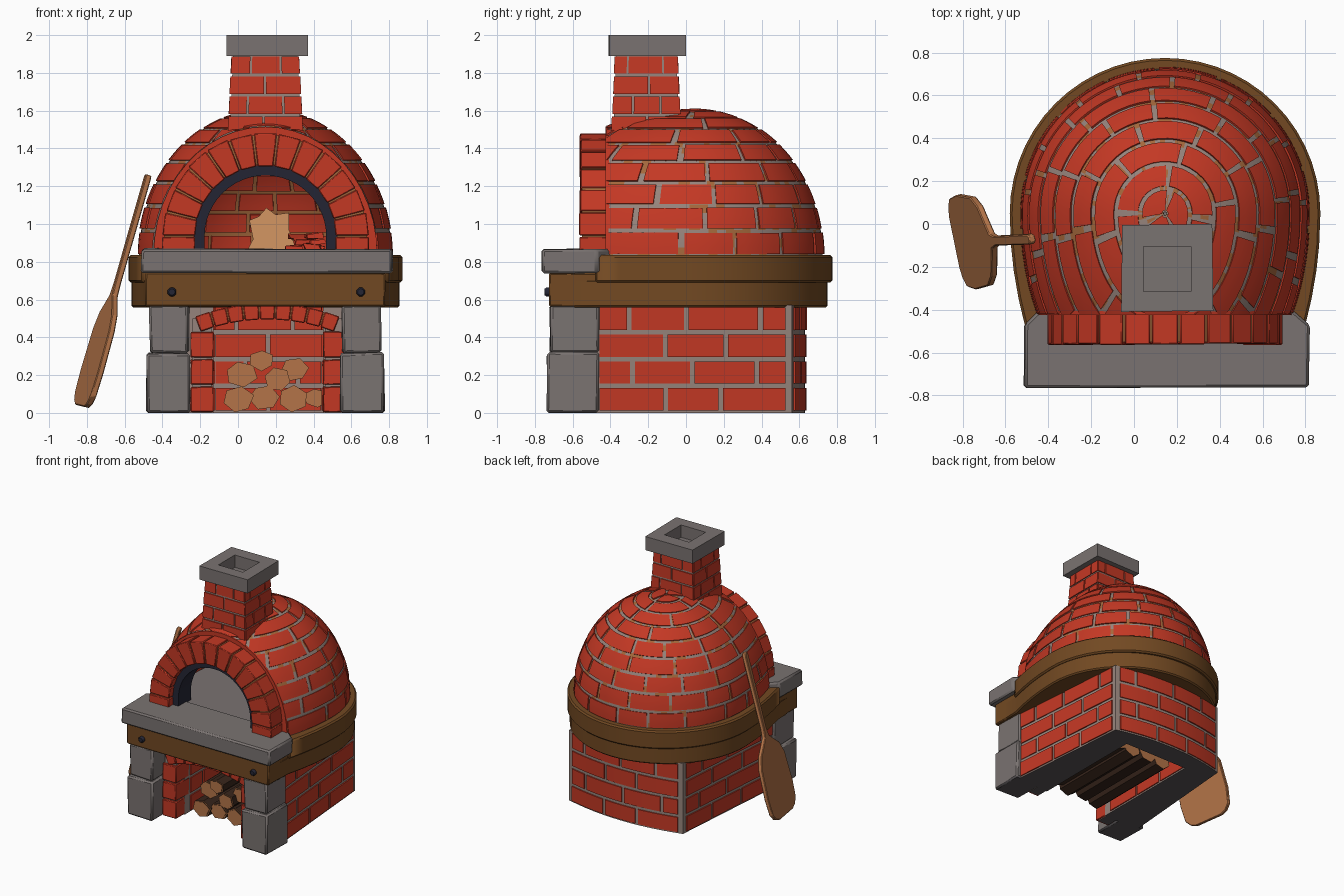
import bpy, bmesh, math, random
from math import sin, cos, pi, radians
from mathutils import Vector

if "Cube" in bpy.data.objects:
    bpy.data.objects.remove(bpy.data.objects["Cube"])

random.seed(4)
CX = 0.145                                   # oven centre line


def mat(name, r, g, b):
    m = bpy.data.materials.new(name)
    lin = lambda c: ((c / 255 + 0.055) / 1.055) ** 2.4 if c > 10 else c / 3294
    m.diffuse_color = (lin(r), lin(g), lin(b), 1)
    m.use_nodes = True
    m.node_tree.nodes["Principled BSDF"].inputs["Base Color"].default_value = m.diffuse_color
    return m


BRICK = mat("brick_red", 196, 56, 36)
MORTAR = mat("mortar_grey", 150, 132, 124)
TAN = mat("worn_mortar_tan", 164, 104, 60)
STONE = mat("stone_grey", 122, 115, 113)
WOOD = mat("dark_wood", 114, 73, 34)
IRON = mat("dark_iron", 36, 37, 52)
PALE = mat("pale_wood", 180, 116, 72)
BARK = mat("bark_brown", 56, 37, 27)
GLOW = mat("warm_glow", 212, 150, 98)
UNDER = mat("underside_grey", 88, 84, 86)


def make(name, bm, mats, bevel=0, rule=None):
    bmesh.ops.recalc_face_normals(bm, faces=bm.faces)
    if rule:
        for f in bm.faces:
            f.material_index = rule(f)
    me = bpy.data.meshes.new(name)
    bm.to_mesh(me)
    bm.free()
    for m in mats:
        me.materials.append(m)
    ob = bpy.data.objects.new(name, me)
    bpy.context.collection.objects.link(ob)
    if bevel:
        b = ob.modifiers.new("bevel", 'BEVEL')
        b.width, b.segments = bevel, 1
    return ob


def prism(bm, pts, a, b, axis='z', jitter=0):
    """Extrude a 2D outline from a to b along z or y."""
    put = (lambda p, h: (p[0], p[1], h)) if axis == 'z' else (lambda p, h: (p[0], h, p[1]))
    j = lambda: Vector([random.uniform(-jitter, jitter) for _ in range(3)])
    lo, hi = ([bm.verts.new(Vector(put(p, h)) + j()) for p in pts] for h in (a, b))
    bm.faces.new(lo)
    bm.faces.new(hi)
    for i in range(len(pts)):
        k = (i + 1) % len(pts)
        bm.faces.new((lo[i], lo[k], hi[k], hi[i]))


def box(bm, x0, x1, y0, y1, z0, z1, jitter=0):
    prism(bm, [(x0, y0), (x1, y0), (x1, y1), (x0, y1)], z0, z1, 'z', jitter)


def brick(bm, f, u0, u1, v0, v1, d0, d1, nu=1, nv=1):
    """Closed patch of the surface f(u, v, depth), between two depths."""
    g = [[[bm.verts.new(f(u0 + (u1 - u0) * i / nu, v0 + (v1 - v0) * j / nv, d))
           for j in range(nv + 1)] for i in range(nu + 1)] for d in (d0, d1)]
    for s in g:
        for i in range(nu):
            for j in range(nv):
                bm.faces.new((s[i][j], s[i + 1][j], s[i + 1][j + 1], s[i][j + 1]))
    edge = [(i, 0) for i in range(nu)] + [(nu, j) for j in range(nv)] + \
           [(i, nv) for i in range(nu, 0, -1)] + [(0, j) for j in range(nv, 0, -1)]
    for (a, b), (c, d) in zip(edge, edge[1:] + edge[:1]):
        bm.faces.new((g[0][a][b], g[0][c][d], g[1][c][d], g[1][a][b]))


def courses(bm, f, u0, u1, v0, v1, rows, n, gap_u, gap_v, depth=0.009, nu=1):
    """Running-bond rows of bricks on a wall."""
    h, w = (v1 - v0) / rows, (u1 - u0) / n
    for r in range(rows):
        cuts = [u0] + [u0 + w * (i + (0.5 if r % 2 else 1) + random.uniform(-.1, .1))
                       for i in range(n if r % 2 else n - 1)] + [u1]
        for a, b in zip(cuts, cuts[1:]):
            brick(bm, f, a + gap_u, b - gap_u, v0 + h * r + gap_v, v0 + h * (r + 1) - gap_v,
                  -0.01, depth * random.uniform(.8, 1.1), nu)


# --- base with wood store ---
def back_pt(x):
    return 0.56 + 0.07 * (1 - ((x - CX) / 0.51) ** 2)


bm = bmesh.new()
bow = [(CX + 0.51 * k / 6, back_pt(CX + 0.51 * k / 6)) for k in range(6, -7, -1)]
prism(bm, [(-0.13, -0.5), (-0.13, 0.45), (0.45, 0.45), (0.45, -0.5), (0.74, -0.5)] + bow + [(-0.45, -0.5)], 0, 0.57)
for x0, x1 in ((-0.24, -0.14), (0.46, 0.55)):
    box(bm, x0, x1, -0.59, -0.45, 0, 0.5)
make("base_core", bm, [MORTAR, UNDER], rule=lambda f: int(f.normal.z < -0.5 and f.calc_center_median().z < 0.1))

bm = bmesh.new()
for s in (-1, 1):
    side = lambda u, v, d: (CX + s * (0.595 - 0.085 * (u + 0.5) / 1.06 + d), u, v)
    courses(bm, side, -0.47, 0.54, 0, 0.57, 4, 3, 0.012, 0.012)
courses(bm, lambda u, v, d: (u, back_pt(u) + d, v), -0.34, 0.63, 0, 0.57, 4, 3, 0.012, 0.012, nu=4)
courses(bm, lambda u, v, d: (u, 0.45 - d, v), -0.13, 0.45, 0, 0.57, 4, 2, 0.01, 0.012)
for s in (-1, 1):
    courses(bm, lambda u, v, d: (0.16 + s * (0.29 - d), u, v), -0.44, 0.44, 0, 0.57, 4, 3, 0.01, 0.012)
make("base_bricks", bm, [BRICK])


# --- wood store surround ---
def wedge(bm, zc, r0, r1, a0, a1, y0, y1, xc=CX):
    prism(bm, [(xc + r * sin(a), zc + r * cos(a)) for r, a in ((r0, a0), (r1, a0), (r1, a1), (r0, a1))], y0, y1, 'y')


bm = bmesh.new()
for x0, x1 in ((-0.25, -0.13), (0.45, 0.56)):
    for k in range(3):
        box(bm, x0, x1, -0.61, -0.44, 0.145 * k + 0.004, 0.145 * k + 0.138, 0.003)
for k in range(9):
    a = radians(-21 + 42 * k / 9)
    wedge(bm, -0.495, 0.99, 1.075, a + .003, a + radians(42 / 9) - .003, -0.615, -0.44, 0.155)
make("wood_store_surround", bm, [BRICK], 0.005)
bm = bmesh.new()
for k in range(8):                           # worn mortar behind the arch joints
    a = radians(-21 + 42 * (k + 1) / 9)
    wedge(bm, -0.495, 1.0, 1.07, a - .01, a + .01, -0.605, -0.45, 0.155)
make("wood_store_mortar", bm, [TAN])

# --- stone pillars ---
bm = bmesh.new()
for s in (-1, 1):
    for z0, z1, xi, xo, yf in ((0, 0.318, 0.395, 0.63, -0.735), (0.318, 0.57, 0.405, 0.615, -0.72)):
        x0, x1 = sorted((CX + s * xi, CX + s * xo))
        box(bm, x0, x1, yf, -0.465, z0, z1, 0.006)
for v in bm.verts:
    v.co.z = 0 if v.co.z < 0.02 else v.co.z
make("stone_pillars", bm, [STONE, UNDER], 0.012, lambda f: int(f.normal.z < -0.5 and f.calc_center_median().z < 0.1))

# --- firewood ---
bm = bmesh.new()
for x, z, r in ((0.0, 0.075, .082), (0.14, 0.08, .08), (0.29, 0.075, .078), (0.41, 0.08, .062),
                (0.015, 0.205, .085), (0.21, 0.18, .078), (0.3, 0.23, .07), (0.125, 0.28, .066)):
    t = random.uniform(0, 6)
    pts = [(x + r * random.uniform(.85, 1.1) * cos(t + i * pi / 3), max(0.002, z + r * random.uniform(.75, .95) * sin(t + i * pi / 3)))
           for i in range(6)]
    yf = -0.42 + random.uniform(-.05, .03)
    prism(bm, pts, yf, 0.33, 'y')
    face = [(x + (px - x) * 0.88, z + (pz - z) * 0.88) for px, pz in pts]
    prism(bm, face, yf - 0.006, yf + 0.02, 'y')
make("firewood", bm, [BARK, PALE], rule=lambda f: int(f.normal.y < -0.9 or f.calc_center_median().y > 0.32))


# --- wooden rim ---
def rim(hw, ry, yf):
    arc = [(CX + hw * cos(pi * k / 28), 0.05 + ry * sin(pi * k / 28)) for k in range(29)]
    left = [(CX - hw + 0.07 * ((0.05 - y) / 0.52) ** 2, y) for y in (-0.1, -0.22, -0.35, -0.47)]
    left.append((CX - hw + 0.075, yf))
    return arc + left + [(2 * CX - x, y) for x, y in reversed(left)]


bm = bmesh.new()
prism(bm, rim(0.71, 0.70, -0.6), 0.558, 0.705)
make("lower_wood_rim", bm, [WOOD], 0.01)
bm = bmesh.new()
prism(bm, rim(0.725, 0.725, -0.48), 0.69, 0.835)
make("upper_wood_rim", bm, [WOOD], 0.012)
bm = bmesh.new()
box(bm, CX - 0.635, CX + 0.635, -0.725, -0.47, 0.565, 0.74, 0.003)
make("front_beam", bm, [WOOD], 0.008)
bm = bmesh.new()
for x in (-0.35, 0.65):
    prism(bm, [(x + 0.026 * cos(i * pi / 4), 0.64 + 0.026 * sin(i * pi / 4)) for i in range(8)], -0.748, -0.71, 'y')
make("beam_bolts", bm, [IRON], 0.008)

# --- stone hearth slab and oven floor ---
bm = bmesh.new()
prism(bm, [(-0.515, -0.765), (0.815, -0.765), (0.82, -0.47), (0.74, -0.40), (-0.44, -0.40), (-0.51, -0.47)], 0.738, 0.868, 'z', 0.005)
make("hearth_slab", bm, [STONE], 0.012)
bm = bmesh.new()
prism(bm, [(CX + 0.57 * cos(i * pi / 12), 0.05 + 0.57 * sin(i * pi / 12)) for i in range(13)] + [(CX - 0.5, -0.42), (CX + 0.5, -0.42)], 0.82, 0.862)
make("oven_floor", bm, [STONE])


# --- dome: mortar shell plus outer and inner bricks ---
def dome(t, p, d):
    ry = 0.68 if sin(t) > 0 else 1.0
    return (CX + (0.675 + d) * cos(p) * cos(t), 0.05 + (ry + d) * cos(p) * sin(t), 0.83 + (0.778 + d) * sin(p))


def cut_front(bm):
    bmesh.ops.bisect_plane(bm, geom=bm.verts[:] + bm.edges[:] + bm.faces[:],
                           plane_co=(0, -0.42, 0), plane_no=(0, -1, 0), clear_outer=True)


def shell_colour(f):
    x, y, z = f.calc_center_median()
    inside = ((x - CX) / 0.62) ** 2 + ((y - 0.05) / (0.625 if y > 0.05 else 0.945)) ** 2 + ((z - 0.83) / 0.723) ** 2 < 1
    return int(inside or random.random() < 0.28)


bm = bmesh.new()
brick(bm, dome, -pi / 2, 1.5 * pi, 0, pi / 2 - 0.01, -0.10, -0.006, 90, 26)
cut_front(bm)
make("dome_mortar", bm, [MORTAR, TAN], rule=shell_colour)

for name, d0, d1 in (("dome_bricks", -0.03, 0.002), ("inner_bricks", -0.09, -0.11)):
    bm = bmesh.new()
    rows = 9
    for r in range(rows):
        p0, p1 = pi / 2 * r / rows, pi / 2 * (r + 1) / rows
        c = max(cos((p0 + p1) / 2), 0.1)
        n = max(3, round(2 * pi * 0.75 * c / 0.31))
        start = random.uniform(0, 2 * pi / n)
        cuts = [start + 2 * pi * (k + random.uniform(-.12, .12)) / n for k in range(n)]
        cuts.append(cuts[0] + 2 * pi)
        g = 0.012 / (0.72 * c)
        for a, b in zip(cuts, cuts[1:]):
            brick(bm, dome, a + g, b - g, p0 + 0.015, min(p1 - 0.015, pi / 2 - 0.02), d0,
                  d1 + random.uniform(-.002, .002), 6, 3)
    cut_front(bm)
    make(name, bm, [BRICK])


# --- oven mouth: front wall, brick arch, iron lining ---
def arch(r, n=24, z=0.935, z0=0.85):
    return [(CX - r, z0)] + [(CX - r * cos(pi * k / n), z + r * sin(pi * k / n)) for k in range(n + 1)] + [(CX + r, z0)]


def arch_band(bm, r0, r1, y0, y1):
    prism(bm, arch(r1) + arch(r0)[::-1], y0, y1, 'y')


bm = bmesh.new()
outer = [(CX - 0.592 * cos(pi * k / 24), 0.84 + 0.675 * sin(pi * k / 24)) for k in range(25)]
prism(bm, outer + arch(0.36)[::-1], -0.425, -0.36, 'y')
make("front_wall", bm, [BRICK])
bm = bmesh.new()
arch_band(bm, 0.38, 0.538, -0.550, -0.40)
make("mouth_arch_mortar", bm, [TAN])
bm = bmesh.new()
N = 13
for k in range(N):
    a = -pi / 2 + pi * k / N
    wedge(bm, 0.935, 0.372, 0.545 + random.uniform(-.004, .006), a + .010, a + pi / N - .010,
          -0.56 + random.uniform(-.006, .003), -0.40)
for s in (-1, 1):
    x0, x1 = sorted((CX + s * 0.372, CX + s * 0.548))
    box(bm, x0, x1, -0.565, -0.40, 0.86, 0.932)
make("mouth_arch_bricks", bm, [BRICK], 0.005)
bm = bmesh.new()
arch_band(bm, 0.322, 0.378, -0.51, -0.35)
make("iron_mouth_lining", bm, [IRON])

# --- fire glow and embers ---
bm = bmesh.new()
prism(bm, [(0.05, 0.862), (0.08, 0.92), (0.06, 1.02), (0.11, 1.04), (0.15, 1.085), (0.2, 1.05),
           (0.27, 1.06), (0.27, 0.97), (0.31, 0.862)], 0.53, 0.538, 'y')
make("fire_glow", bm, [GLOW])
bm = bmesh.new()
for k in range(9):
    x, y, z = random.uniform(.27, .43), random.uniform(-.1, .08), 0.875 + 0.06 * (k % 3) / 2
    box(bm, x - .04, x + .04, y - .03, y + .03, z - .014, z + .014, 0.012)
make("embers", bm, [BRICK])

# --- chimney ---
def flue(k):
    def f(u, v, d):
        h = 0.19 - 0.05 * (v - 1.5)
        x, y = u * h, -(h + d)
        for _ in range(k):
            x, y = -y, x
        return (CX + x, -0.21 + 0.93 * y, v)
    return f


bm = bmesh.new()
prism(bm, [flue(k)(-1, 1.5, 0)[:2] for k in range(4)], 1.44, 1.895)
for v in bm.verts:
    if v.co.z > 1.8:
        v.co.x, v.co.y = CX + (v.co.x - CX) * 0.9, -0.21 + (v.co.y + 0.21) * 0.9
make("chimney_core", bm, [MORTAR])
bm = bmesh.new()
for k in range(4):
    courses(bm, flue(k), -1.04, 1.04, 1.47, 1.895, 4, 2, 0.03, 0.007, 0.009)
make("chimney_bricks", bm, [BRICK])
bm = bmesh.new()
O = [(-0.06, -0.41), (0.37, -0.405), (0.365, 0.0), (-0.055, -0.005)]
I = [(0.045, -0.315), (0.265, -0.315), (0.265, -0.105), (0.045, -0.105)]
for k in range(4):
    m = (k + 1) % 4
    prism(bm, [O[k], O[m], I[m], I[k]], 1.89, 2.0)
prism(bm, I, 1.885, 1.9)
make("chimney_cap", bm, [STONE])

# --- wooden peel leaning on the left side ---
bottom, top = Vector((-0.825, -0.085, 0.035)), Vector((-0.475, -0.07, 1.26))
along = top - bottom
across = Vector((0.10, -0.46, 0)).normalized()
across = (across - along * across.dot(along) / along.length_squared).normalized()
thick = along.cross(across).normalized() * 0.016
half = [(0, 0.12), (0.015, 0.17), (0.05, 0.21), (0.15, 0.225), (0.33, 0.21), (0.40, 0.165),
        (0.445, 0.09), (0.48, 0.035), (0.53, 0.022), (0.98, 0.024), (1.0, 0.015)]
outline = half + [(t, -w) for t, w in reversed(half)]
bm = bmesh.new()
prism(bm, outline, -1, 1)
for v in bm.verts:
    t, w, s = v.co
    v.co = bottom + along * t + across * w + thick * s
make("peel", bm, [PALE], 0.005)

# --- shading ---
bpy.ops.object.select_all(action='SELECT')
bpy.context.view_layer.objects.active = bpy.data.objects["peel"]
bpy.ops.object.shade_smooth_by_angle(angle=radians(25))
